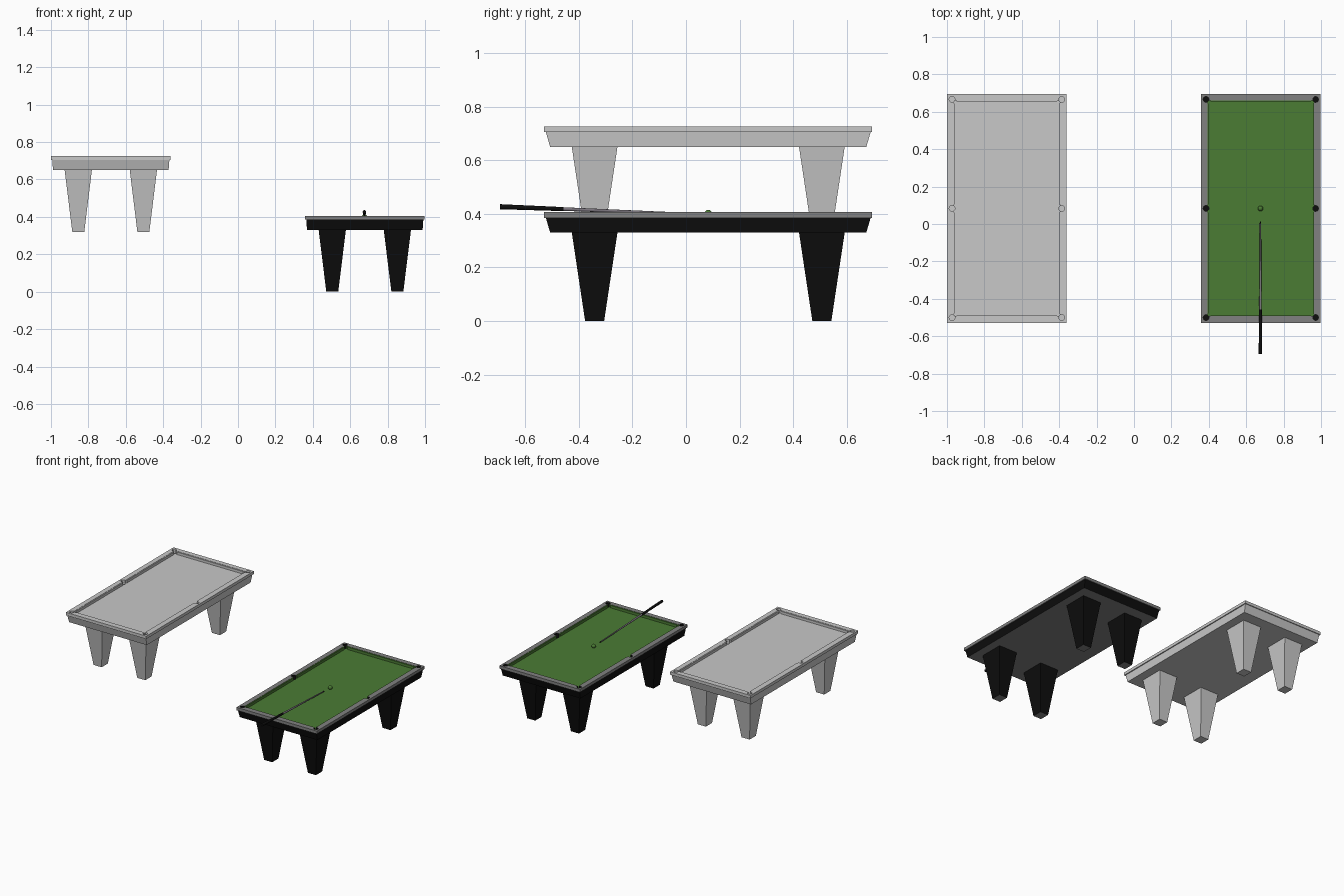
import bpy, bmesh, math
from mathutils import Vector

if "Cube" in bpy.data.objects:
    bpy.data.objects.remove(bpy.data.objects["Cube"])


def mat(name, r, g, b):
    m = bpy.data.materials.new(name)
    m.diffuse_color = (r, g, b, 1)
    m.use_nodes = True
    m.node_tree.nodes["Principled BSDF"].inputs["Base Color"].default_value = m.diffuse_color
    return m


PALE = mat("pale_grey", 0.58, 0.58, 0.58)
GREY = mat("rail_grey", 0.22, 0.22, 0.22)
BLACK = mat("black", 0.004, 0.004, 0.004)
GREEN = mat("cloth_green", 0.07, 0.2, 0.034)
SHAFT = mat("cue_shaft_grey", 0.2, 0.18, 0.21)

CY = 0.083                      # table centre in y
TOP, BED, BOTTOM = 0.406, 0.386, 0.33
POCKETS = [(sx * 0.293, k * 0.583) for sx in (-1, 1) for k in (-1, 0, 1)]


def finish(bm, name, loc, mats):
    bmesh.ops.recalc_face_normals(bm, faces=bm.faces)
    me = bpy.data.meshes.new(name)
    bm.to_mesh(me)
    bm.free()
    ob = bpy.data.objects.new(name, me)
    ob.location = loc
    for m in mats:
        me.materials.append(m)
    bpy.context.collection.objects.link(ob)
    return ob


def loft(bm, rings):
    """Closed solid through rings of points with equal counts."""
    rs = [[bm.verts.new(p) for p in r] for r in rings]
    n = len(rs[0])
    for a, b in zip(rs, rs[1:]):
        for i in range(n):
            bm.faces.new((a[i], a[(i + 1) % n], b[(i + 1) % n], b[i]))
    bm.faces.new(rs[0])
    bm.faces.new(rs[-1])


def rect(hx, hy, z, cx=0, cy=0):
    return [(cx + a * hx, cy + b * hy, z) for a, b in ((-1, -1), (1, -1), (1, 1), (-1, 1))]


def circle(x, y, r, z, n=16):
    return [(x + r * math.cos(2 * math.pi * i / n), y + r * math.sin(2 * math.pi * i / n), z)
            for i in range(n)]


def cut(ob, cutter):
    mod = ob.modifiers.new("cut", 'BOOLEAN')
    mod.operation, mod.solver, mod.object = 'DIFFERENCE', 'EXACT', cutter
    bpy.context.view_layer.objects.active = ob
    bpy.ops.object.modifier_apply(modifier="cut")
    bpy.data.objects.remove(cutter)


def table(prefix, loc, frame, rail, cloth):
    # body: overhanging rail band above a tapered apron
    bm = bmesh.new()
    loft(bm, [rect(0.309, 0.59, BOTTOM), rect(0.313, 0.606, 0.385),
              rect(0.32, 0.612, 0.385), rect(0.32, 0.612, TOP)])
    body = finish(bm, prefix + "_table_body", loc, [frame, rail, cloth])

    # recessed bed, then six pocket holes
    bm = bmesh.new()
    loft(bm, [rect(0.285, 0.576, BED), rect(0.285, 0.576, TOP + 0.05)])
    c = finish(bm, "bed_cutter", loc, [])
    c.hide_render = True
    cut(body, c)
    bm = bmesh.new()
    for x, y in POCKETS:
        loft(bm, [circle(x, y, 0.0155, 0.372), circle(x, y, 0.0155, TOP + 0.05)])
    c = finish(bm, "pocket_cutter", loc, [])
    c.hide_render = True
    cut(body, c)

    # colours by height and position
    for p in body.data.polygons:
        x, y, z = p.center
        if z > TOP - 0.001 or z < BOTTOM + 0.001:
            p.material_index = 1
        elif any(math.hypot(x - a, y - b) < 0.0165 for a, b in POCKETS):
            p.material_index = 0
        elif abs(x) < 0.29 and abs(y) < 0.58 and z > 0.38:
            p.material_index = 2
        elif z > 0.384:
            p.material_index = 1
        else:
            p.material_index = 0

    # cushions with angled ends beside the pockets
    bm = bmesh.new()
    for s in (-1, 1):
        plans = [[(-0.272, s * 0.578), (0.272, s * 0.578), (0.264, s * 0.569), (-0.264, s * 0.569)]]
        for t in (-1, 1):
            plans.append([(s * 0.287, t * 0.017), (s * 0.287, t * 0.567),
                          (s * 0.278, t * 0.559), (s * 0.278, t * 0.024)])
        for pl in plans:
            loft(bm, [[(x, y, BED - 0.003) for x, y in pl], [(x, y, TOP - 0.002) for x, y in pl]])
    finish(bm, prefix + "_cushions", loc, [cloth])

    # tapered legs
    bm = bmesh.new()
    for sx in (-1, 1):
        for sy in (-1, 1):
            cx, cy = sx * 0.174, sy * 0.424
            loft(bm, [rect(0.032, 0.0355, 0, cx, cy), rect(0.073, 0.0855, BOTTOM + 0.002, cx, cy)])
    legs = finish(bm, prefix + "_legs", loc, [frame, rail])
    for p in legs.data.polygons:
        p.material_index = 1 if p.center.z < 0.001 else 0


table("plain", (-0.68, CY, 0.32), PALE, PALE, PALE)
table("coloured", (0.678, CY, 0), BLACK, GREY, GREEN)

# cue: butt, shaft and tip along one line
BUTT, TIP = Vector((0.676, -0.694, 0.4265)), Vector((0.676, 0.012, 0.4))


def cue_part(name, t0, t1, r0, r1, m):
    a, b = BUTT.lerp(TIP, t0), BUTT.lerp(TIP, t1)
    q = (b - a).to_track_quat('Z', 'Y')
    bm = bmesh.new()
    loft(bm, [[a + q @ Vector(p) for p in circle(0, 0, r0, 0, 12)],
              [b + q @ Vector(p) for p in circle(0, 0, r1, 0, 12)]])
    ob = finish(bm, name, (0, 0, 0), [m])
    for p in ob.data.polygons:
        p.use_smooth = len(p.vertices) == 4


cue_part("cue_butt", 0, 0.335, 0.0095, 0.0075, BLACK)
cue_part("cue_shaft", 0.335, 0.985, 0.0068, 0.0038, SHAFT)
cue_part("cue_tip", 0.985, 1, 0.0038, 0.0035, BLACK)

# ball on the bed
bm = bmesh.new()
bmesh.ops.create_uvsphere(bm, u_segments=20, v_segments=12, radius=0.0145)
ball = finish(bm, "ball", (0.676, CY, BED + 0.0142), [GREEN])
for p in ball.data.polygons:
    p.use_smooth = True
